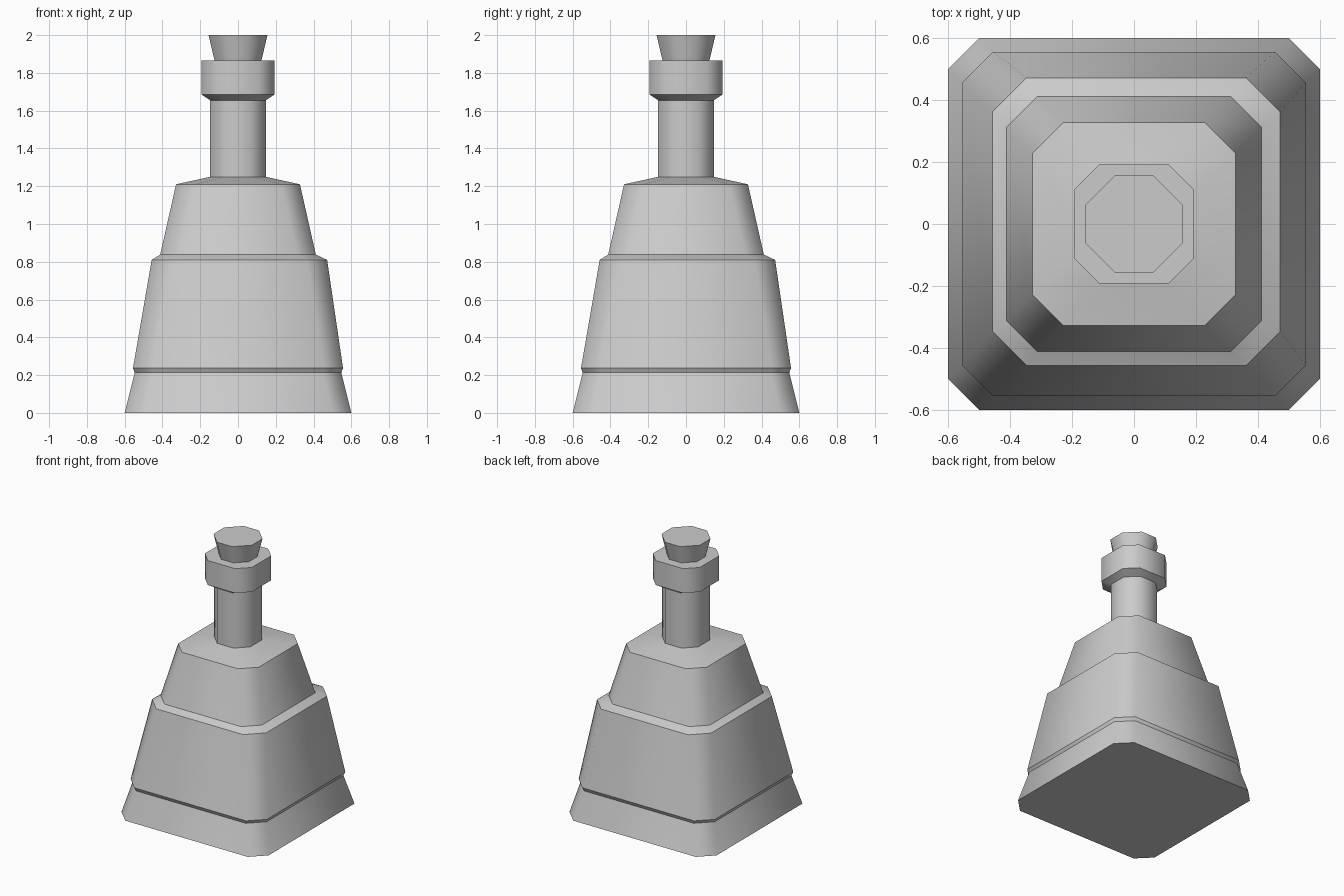
import bpy, bmesh

if "Cube" in bpy.data.objects:
    bpy.data.objects.remove(bpy.data.objects["Cube"])


def loft(name, rings, soft=()):
    """Stack chamfered-square rings (z, half width, chamfer, xy offset) into a closed solid.
    Ring outlines are sharp unless their index is in soft; vertical corners are smooth."""
    bm = bmesh.new()
    loops = []
    for z, h, c, o in rings:
        k = h - c
        pts = [(h, -k), (h, k), (k, h), (-k, h), (-h, k), (-h, -k), (-k, -h), (k, -h)]
        loops.append([bm.verts.new((x + o, y + o, z)) for x, y in pts])
    for a, b in zip(loops, loops[1:]):
        for i in range(8):
            j = (i + 1) % 8
            bm.faces.new((a[i], a[j], b[j], b[i]))
    bm.faces.new(loops[0][::-1])
    bm.faces.new(loops[-1])
    for f in bm.faces:
        f.smooth = True
    for n, ring in enumerate(loops):
        if n not in soft:
            for i in range(8):
                bm.edges.get((ring[i], ring[(i + 1) % 8])).smooth = False
    bm.normal_update()
    mesh = bpy.data.meshes.new(name)
    bm.to_mesh(mesh)
    bm.free()
    obj = bpy.data.objects.new(name, mesh)
    bpy.context.collection.objects.link(obj)
    return obj


# Bottle: flared foot, tapered body, stepped shoulder, neck and lip
loft("bottle", [
    (0.00, 0.600, 0.10, 0),
    (0.213, 0.547, 0.10, 0),
    (0.237, 0.556, 0.10, 0),
    (0.81, 0.4645, 0.11, 0.0075),
    (0.838, 0.412, 0.10, 0),
    (1.21, 0.328, 0.10, 0),
    (1.25, 0.147, 0.08, 0),
    (1.655, 0.147, 0.08, 0),
    (1.685, 0.192, 0.08, 0),
    (1.865, 0.192, 0.08, 0),
])

# Cork: tapered stopper sitting in the lip
loft("cork", [
    (1.84, 0.118, 0.07, 0),
    (2.00, 0.156, 0.094, 0),
])
